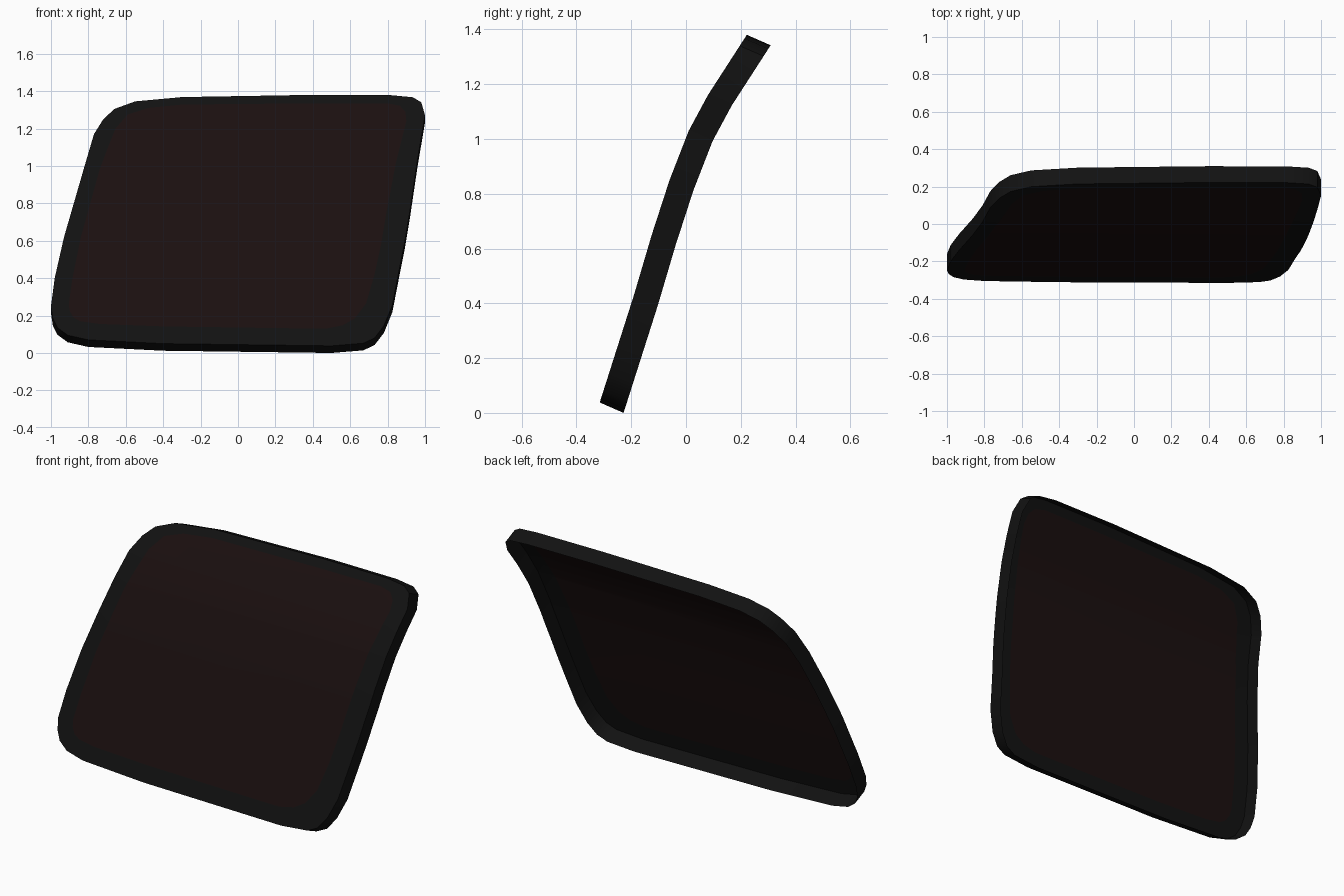
import bpy, bmesh
from mathutils import Vector

if "Cube" in bpy.data.objects:
    bpy.data.objects.remove(bpy.data.objects["Cube"])

# Outer rim and glass edge as matching (x, z) points, clockwise seen from the front
OUTER = [(-1, .25), (-.98, .4), (-.93, .62), (-.82, 1.0), (-.77, 1.17), (-.72, 1.25),
         (-.66, 1.305), (-.55, 1.345), (-.3, 1.368), (.4, 1.38), (.82, 1.378), (.935, 1.367),
         (.98, 1.34), (1, 1.27), (.96, 1.035), (.92, .765), (.89, .585), (.86, .435),
         (.825, .255), (.78, .145), (.73, .08), (.67, .052), (.5, .038), (-.4, .05),
         (-.8, .07), (-.91, .095), (-.965, .135), (-.99, .185)]
INNER = [(-.905, .26), (-.885, .4), (-.84, .62), (-.74, .98), (-.695, 1.1), (-.655, 1.2),
         (-.59, 1.275), (-.48, 1.31), (-.3, 1.328), (.4, 1.335), (.8, 1.335), (.865, 1.322),
         (.895, 1.29), (.9, 1.24), (.845, 1.02), (.795, .76), (.765, .58), (.73, .42),
         (.685, .265), (.625, .185), (.56, .148), (.47, .13), (.35, .131), (-.4, .142),
         (-.74, .155), (-.845, .17), (-.88, .19), (-.9, .225)]
# Leaning side profile of the front surface (z, y)
PROFILE = [(.038, -.315), (.43, -.19), (.65, -.125), (.85, -.06), (1.03, .01), (1.16, .08), (1.38, .222)]
DEPTH = Vector((0, .087, -.038))


def lean(z):
    for (z0, y0), (z1, y1) in zip(PROFILE, PROFILE[1:]):
        if z <= z1:
            break
    return y0 + (y1 - y0) * (z - z0) / (z1 - z0)


def bend(bm):
    # Cut along the profile rows, then push onto the curved surface
    for z, _ in PROFILE[1:-1]:
        bmesh.ops.bisect_plane(bm, geom=bm.verts[:] + bm.edges[:] + bm.faces[:],
                               plane_co=(0, 0, z), plane_no=(0, 0, 1), dist=1e-5)
    for v in bm.verts:
        v.co.y = lean(v.co.z)


def finish(name, bm, color):
    me = bpy.data.meshes.new(name)
    bm.to_mesh(me)
    bm.free()
    ob = bpy.data.objects.new(name, me)
    bpy.context.collection.objects.link(ob)
    mat = bpy.data.materials.new(name)
    mat.diffuse_color = color
    mat.use_nodes = True
    mat.node_tree.nodes["Principled BSDF"].inputs["Base Color"].default_value = mat.diffuse_color
    me.materials.append(mat)
    bpy.ops.object.select_all(action='DESELECT')
    ob.select_set(True)
    bpy.context.view_layer.objects.active = ob
    bpy.ops.object.shade_smooth_by_angle(angle=.6)


# Glass pane, flush with the front of the frame
bm = bmesh.new()
bm.faces.new([bm.verts.new((x, 0, z)) for x, z in reversed(INNER)])
bend(bm)
finish("glass_pane", bm, (.011, .005, .005, 1))

# Frame: front border with an outer rim folded back, open behind
bm = bmesh.new()
o = [bm.verts.new((x, 0, z)) for x, z in OUTER]
i = [bm.verts.new((x, 0, z)) for x, z in INNER]
n = len(o)
for k in range(n):
    j = (k + 1) % n
    bm.faces.new((o[k], i[k], i[j], o[j]))
bend(bm)
# Trace the outer boundary loop from its leftmost corner
todo = [min(bm.verts, key=lambda v: v.co.x)]
rim = set()
while todo:
    for e in todo.pop().link_edges:
        if e.is_boundary and e not in rim:
            rim.add(e)
            todo.extend(e.verts)
ext = bmesh.ops.extrude_edge_only(bm, edges=list(rim))["geom"]
bmesh.ops.translate(bm, vec=DEPTH, verts=[g for g in ext if isinstance(g, bmesh.types.BMVert)])
bmesh.ops.recalc_face_normals(bm, faces=bm.faces[:])
# The lowest rim face must look down
if min(bm.faces, key=lambda f: f.calc_center_median().z).normal.z > 0:
    bmesh.ops.reverse_faces(bm, faces=bm.faces[:])
finish("window_frame", bm, (.006, .006, .006, 1))
